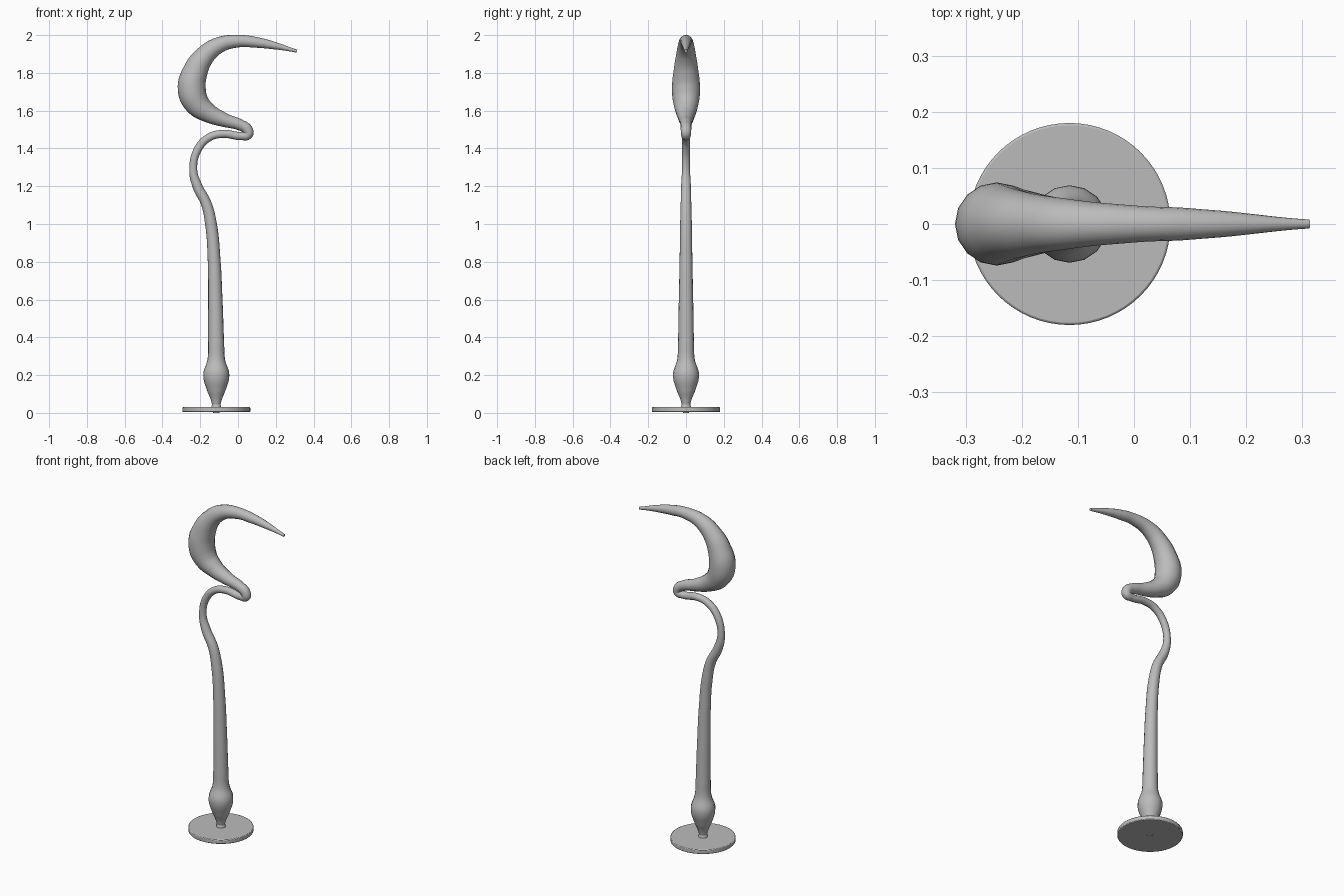
import bpy, math
from mathutils import Vector

if "Cube" in bpy.data.objects:
    bpy.data.objects.remove(bpy.data.objects["Cube"])

grey = bpy.data.materials.new("satin_grey")
grey.use_nodes = True
colour = (0.5, 0.5, 0.5, 1)
grey.diffuse_color = colour
grey.node_tree.nodes["Principled BSDF"].inputs["Base Color"].default_value = colour


def finish(obj, name):
    obj.name = obj.data.name = name
    obj.data.materials.clear()
    obj.data.materials.append(grey)
    bpy.ops.object.select_all(action='DESELECT')
    obj.select_set(True)
    bpy.context.view_layer.objects.active = obj
    bpy.ops.object.shade_smooth_by_angle(angle=math.radians(40))


# Round foot plate with a softened rim
bpy.ops.mesh.primitive_cylinder_add(vertices=64, radius=0.18, depth=0.026,
                                    location=(-0.115, 0, 0.017))
plate = bpy.context.object
rim = plate.modifiers.new("rim", 'BEVEL')
rim.width = 0.004
rim.segments = 2
finish(plate, "base_plate")

# Stem, neck and curved head: one swept tube of x, z, radius
path = [
    (-0.115, 0.0, 0.016), (-0.115, 0.028, 0.026), (-0.115, 0.05, 0.024),
    (-0.115, 0.11, 0.046), (-0.115, 0.2, 0.069), (-0.115, 0.28, 0.047),
    (-0.116, 0.38, 0.042), (-0.12, 0.6, 0.038), (-0.126, 0.8, 0.034),
    (-0.143, 1.0, 0.031), (-0.169, 1.11, 0.028), (-0.215, 1.2, 0.026),
    (-0.237, 1.29, 0.021), (-0.21, 1.4, 0.021), (-0.15, 1.46, 0.021),
    (-0.08, 1.477, 0.021), (0.02, 1.466, 0.022), (0.053, 1.474, 0.026),
    (0.05, 1.499, 0.028), (0.01, 1.525, 0.03), (-0.07, 1.55, 0.037),
    (-0.16, 1.59, 0.052), (-0.222, 1.645, 0.068), (-0.245, 1.72, 0.074),
    (-0.229, 1.80, 0.067), (-0.185, 1.88, 0.055), (-0.105, 1.945, 0.043),
    (0.0, 1.968, 0.033), (0.1, 1.961, 0.028), (0.2, 1.943, 0.019),
    (0.312, 1.915, 0.008),
]
curve = bpy.data.curves.new("sweep", 'CURVE')
curve.dimensions = '3D'
curve.bevel_depth = 1
curve.bevel_resolution = 6
curve.use_fill_caps = True
spline = curve.splines.new('BEZIER')
spline.bezier_points.add(len(path) - 1)
spline.resolution_u = 8
spline.radius_interpolation = 'CARDINAL'
for point, (x, z, radius) in zip(spline.bezier_points, path):
    point.co = Vector((x, 0, z))
    point.radius = radius
    point.handle_left_type = point.handle_right_type = 'AUTO'

sweep = bpy.data.objects.new("curved_stem", curve)
bpy.context.collection.objects.link(sweep)
bpy.ops.object.select_all(action='DESELECT')
sweep.select_set(True)
bpy.context.view_layer.objects.active = sweep
bpy.ops.object.convert(target='MESH')
finish(bpy.context.object, "curved_stem")
